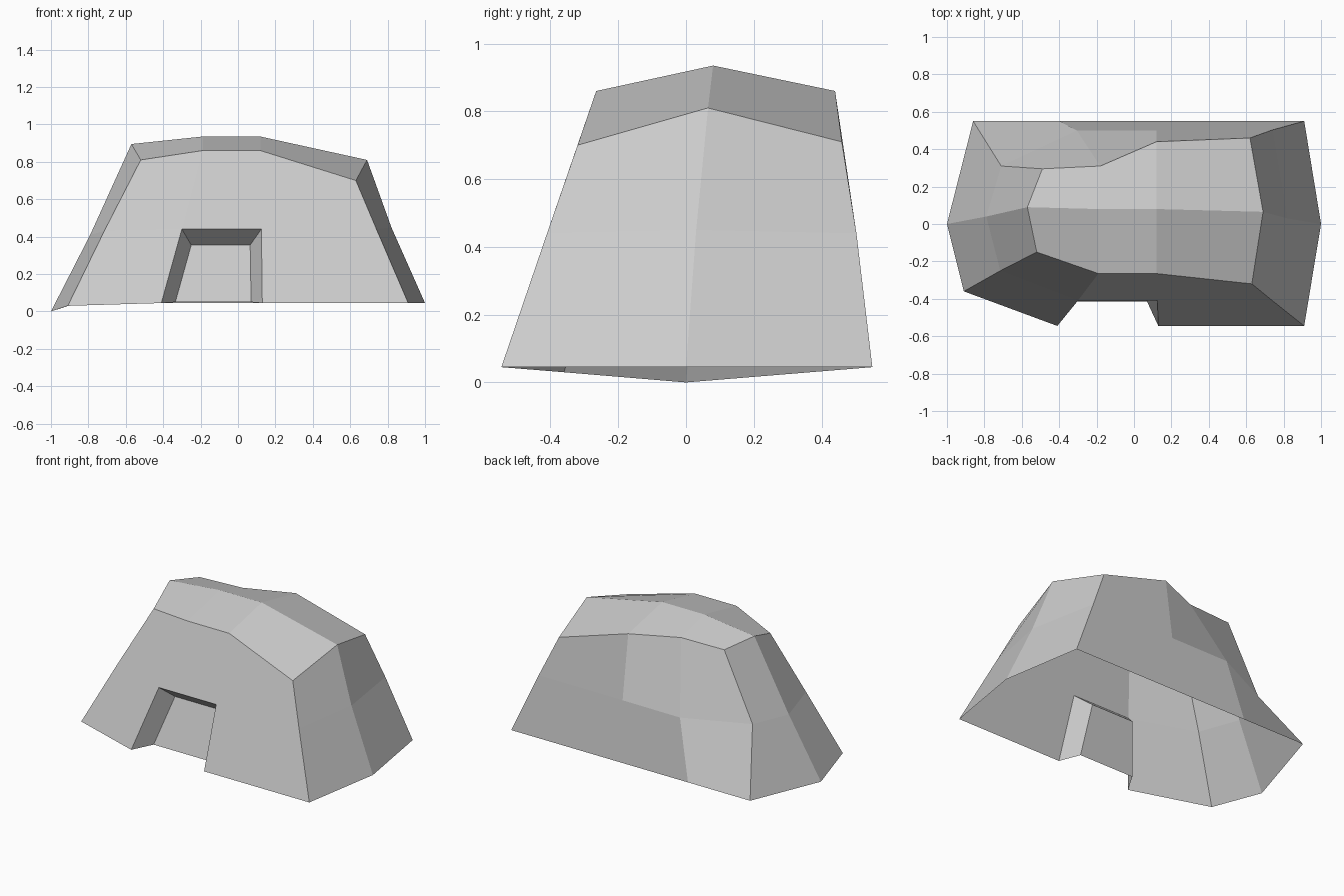
import bpy
import bmesh

# Wall columns, counter-clockwise from the front left: (foot, middle, eave)
COLUMNS = [
    ((-0.91, -0.36, 0.03), (-0.715, -0.25, 0.43), (-0.52, -0.15, 0.81)),   # 0 front left
    ((-0.41, -0.545, 0.045), (-0.30, -0.41, 0.44), (-0.19, -0.265, 0.86)), # 1 door left
    ((0.13, -0.545, 0.045), (0.125, -0.41, 0.44), (0.12, -0.265, 0.86)),   # 2 door right
    ((0.91, -0.545, 0.045), (0.74, -0.41, 0.44), (0.63, -0.32, 0.70)),     # 3 front right
    ((1.0, 0.0, 0.045), (0.82, 0.03, 0.45), (0.69, 0.065, 0.81)),          # 4 right gable
    ((0.91, 0.55, 0.045), (0.74, 0.503, 0.44), (0.62, 0.46, 0.71)),        # 5 back right
    ((0.12, 0.55, 0.045), (0.12, 0.50, 0.437), (0.12, 0.44, 0.86)),        # 6 back middle
    ((-0.40, 0.55, 0.045), (-0.305, 0.50, 0.435), (-0.18, 0.31, 0.865)),   # 7 back dent
    ((-0.86, 0.55, 0.045), (-0.71, 0.31, 0.427), (-0.49, 0.295, 0.86)),    # 8 back left
    ((-1.0, 0.0, 0.0), (-0.79, 0.04, 0.41), (-0.57, 0.09, 0.895)),         # 9 left gable
]
RIDGE = [(-0.19, 0.08, 0.935), (0.12, 0.08, 0.935)]
DOOR_PANEL = [(-0.335, -0.415, 0.05), (0.07, -0.415, 0.05),
              (0.065, -0.31, 0.355), (-0.25, -0.31, 0.355)]

bm = bmesh.new()
cols = [[bm.verts.new(p) for p in col] for col in COLUMNS]
count = len(cols)

# Walls, leaving the doorway open
for i in range(count):
    a, b = cols[i], cols[(i + 1) % count]
    for row in range(2):
        if (i, row) != (1, 0):
            bm.faces.new((a[row], b[row], b[row + 1], a[row + 1]))

# Roof slopes on both sides of the ridge
eave = [c[2] for c in cols]
m1, m2 = [bm.verts.new(p) for p in RIDGE]
for quad in (
    (eave[0], eave[1], m1, eave[9]),
    (eave[1], eave[2], m2, m1),
    (eave[2], eave[3], eave[4], m2),
    (eave[4], eave[5], eave[6], m2),
    (m2, eave[6], eave[7], m1),
    (m1, eave[7], eave[8], eave[9]),
):
    bm.faces.new(quad)

# Recessed doorway: two jambs, a lintel and the back panel
outer = [cols[1][0], cols[2][0], cols[2][1], cols[1][1]]
inner = [bm.verts.new(p) for p in DOOR_PANEL]
for i in (1, 2, 3):
    j = (i + 1) % 4
    bm.faces.new((outer[i], outer[j], inner[j], inner[i]))
bm.faces.new(inner)

mesh = bpy.data.meshes.new("shelter")
bm.to_mesh(mesh)
bm.free()

# Plain grey surface
grey = bpy.data.materials.new("light_grey")
grey.diffuse_color = (0.6, 0.6, 0.6, 1.0)
mesh.materials.append(grey)

shelter = bpy.data.objects.new("shelter", mesh)
bpy.context.collection.objects.link(shelter)
